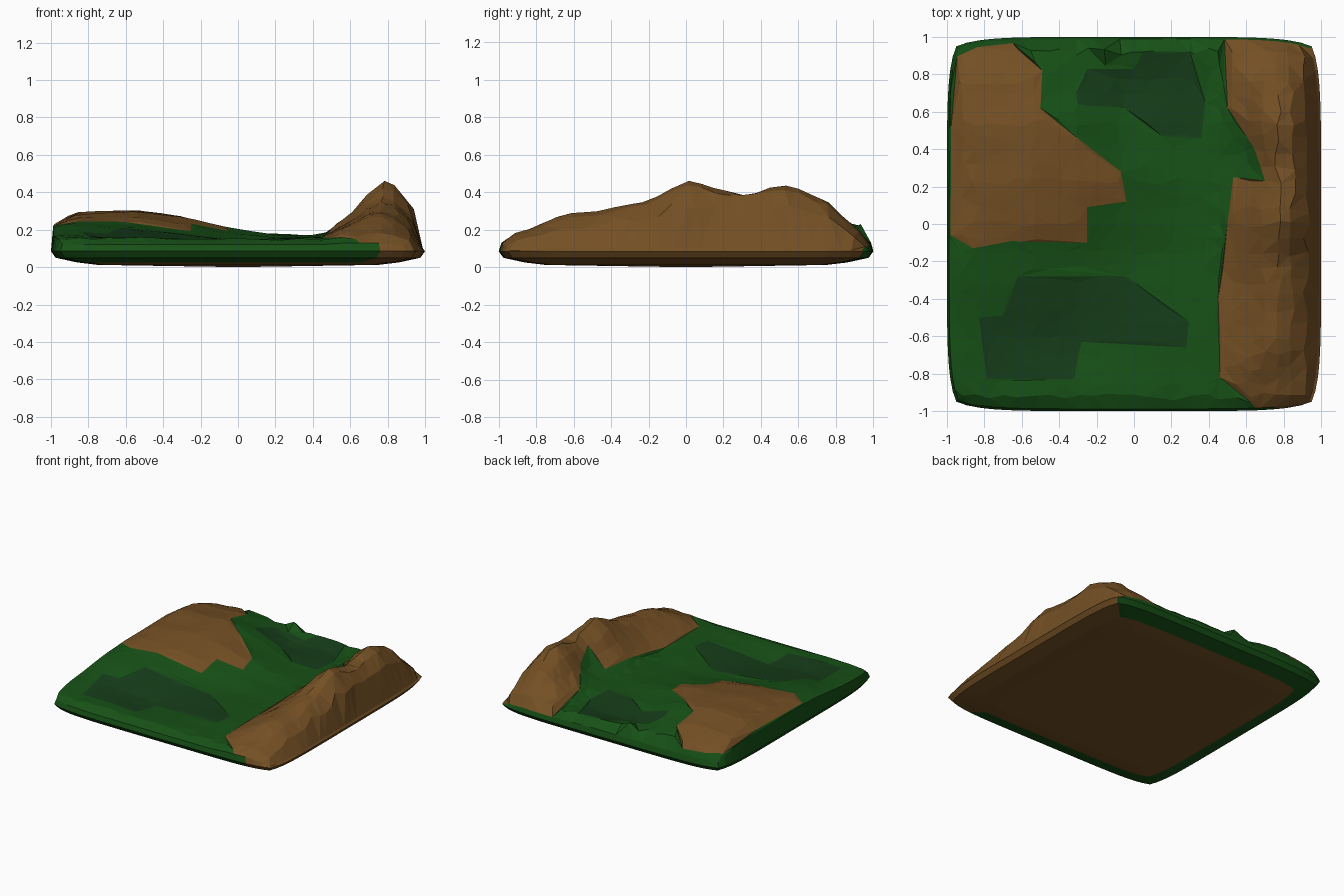
import bpy, bmesh, random
from mathutils import Vector, noise
from mathutils.geometry import delaunay_2d_cdt

if "Cube" in bpy.data.objects:
    bpy.data.objects.remove(bpy.data.objects["Cube"])

random.seed(4)

# Coarse relief: heights sampled across the tile
XS = [-1, -.88, -.55, -.3, -.05, .2, .45, .59, .7, .78, .87, .95, 1]
YS = [-1, -.92, -.62, -.2, .02, .25, .53, .75, .93, 1]
RELIEF = [
    [.12, .12, .12, .12, .12, .12, .12, .13, .13, .13, .12, .11, .09],
    [.15, .16, .16, .15, .15, .15, .15, .17, .18, .19, .17, .14, .09],
    [.17, .17, .15, .13, .14, .15, .16, .23, .28, .28, .25, .18, .10],
    [.21, .24, .22, .17, .15, .15, .16, .25, .33, .36, .33, .23, .10],
    [.22, .26, .27, .23, .18, .16, .17, .27, .41, .46, .42, .30, .10],
    [.22, .28, .30, .27, .21, .17, .17, .22, .34, .41, .38, .27, .10],
    [.22, .29, .31, .27, .18, .16, .17, .25, .40, .44, .40, .28, .10],
    [.21, .26, .27, .22, .15, .15, .16, .25, .33, .36, .32, .23, .10],
    [.16, .20, .22, .20, .19, .18, .17, .18, .20, .20, .18, .15, .09],
    [.12, .13, .13, .13, .13, .13, .12, .12, .12, .12, .11, .11, .09],
]

# Ground patches, as outlines seen from above
RIDGE = [(1, -1), (.66, -1), (.63, -.96), (.46, -.82), (.45, -.4), (.5, 0), (.53, .25),
         (.7, .23), (.64, .41), (.5, .62), (.49, 1), (1, 1)]
HILL = [(-.98, -.06), (-.86, -.13), (-.65, -.09), (-.25, -.1), (-.25, .09), (-.04, .12),
        (-.07, .28), (-.5, .62), (-.49, .82), (-.65, .97), (-.85, .96), (-.97, .92), (-.98, .5)]
HOLLOW_FRONT = [(-.83, -.5), (-.7, -.49), (-.62, -.28), (-.05, -.28), (.29, -.52), (.28, -.66),
                (-.28, -.63), (-.32, -.83), (-.79, -.83)]
HOLLOW_BACK = [(-.31, .7), (-.25, .83), (0, .83), (.05, .92), (.3, .92), (.38, .65), (.36, .46),
               (.15, .47), (-.05, .62), (-.3, .64)]


def material(name, color):
    m = bpy.data.materials.new(name)
    m.diffuse_color = (*color, 1)
    m.use_nodes = True
    m.node_tree.nodes["Principled BSDF"].inputs["Base Color"].default_value = m.diffuse_color
    return m


def locate(axis, v):
    i = max(j for j in range(len(axis) - 1) if axis[j] <= v or j == 0)
    return i, (v - axis[i]) / (axis[i + 1] - axis[i])


def height(x, y):
    i, s = locate(XS, x)
    j, t = locate(YS, y)
    if 0 < j < len(YS) - 2:  # rounded crests along the ridge
        t = (t + t * t * (3 - 2 * t)) / 2
    lo = RELIEF[j][i] * (1 - s) + RELIEF[j][i + 1] * s
    hi = RELIEF[j + 1][i] * (1 - s) + RELIEF[j + 1][i + 1] * s
    z = lo * (1 - t) + hi * t
    rough = .022 if x > .5 else .008
    inner = min(1, 6 * (1 - max(abs(x), abs(y))))
    return z + rough * inner * noise.noise(Vector((x * 4, y * 5, .3)))


def inside(poly, x, y):
    hit = False
    for (ax, ay), (bx, by) in zip(poly, poly[1:] + poly[:1]):
        if (ay > y) != (by > y) and x < (bx - ax) * (y - ay) / (by - ay) + ax:
            hit = not hit
    return hit


# Irregular plan triangulation that follows the patch outlines
N = 26
pts = []
for i in range(N + 1):
    for j in range(N + 1):
        x, y = -1 + 2 * i / N, -1 + 2 * j / N
        if 0 < i < N and 0 < j < N:
            x += random.uniform(-.02, .02)
            y += random.uniform(-.02, .02)
        pts.append(Vector((x, y)))
edges = []
for poly in (RIDGE, HILL, HOLLOW_FRONT, HOLLOW_BACK):
    base = len(pts)
    pts += [Vector(p) for p in poly]
    edges += [(base + k, base + (k + 1) % len(poly)) for k in range(len(poly))]
plan, _, tris, *_ = delaunay_2d_cdt(pts, edges, [], 0, .004)

# Top surface: lift the plan and round the corners
GRASS, DARK, EARTH = 0, 1, 2
bm = bmesh.new()
verts = []
for p in plan:
    x, y = max(-1, min(1, p.x)), max(-1, min(1, p.y))
    k = 1 - .05 * abs(x * y) ** 6
    verts.append(bm.verts.new((x * k, y * k, height(x, y))))
for tri in tris:
    f = bm.faces.new([verts[i] for i in tri])
    c = sum((plan[i] for i in tri), Vector((0, 0))) / len(tri)
    if inside(RIDGE, *c) or inside(HILL, *c):
        f.material_index = EARTH
    elif inside(HOLLOW_FRONT, *c) or inside(HOLLOW_BACK, *c):
        f.material_index = DARK

# Small spur on the back edge
spur = min(bm.verts, key=lambda v: (v.co.xy - Vector((-.13, .92))).length)
spur.co.z = .23

# Top rim pulled in slightly, then rolled-under sides
last = .988
rim = [e for e in bm.edges if e.is_boundary]
for v in {v for e in rim for v in e.verts}:
    v.co.xy *= last
for scale, z in ((1, .085), (.975, .05), (.86, .025), (.75, .012)):
    geo = bmesh.ops.extrude_edge_only(bm, edges=rim)["geom"]
    rim = [g for g in geo if isinstance(g, bmesh.types.BMEdge) and g.is_boundary]
    for v in (g for g in geo if isinstance(g, bmesh.types.BMVert)):
        v.co.xy *= scale / last
        v.co.z = z
    last = scale
    for f in (g for g in geo if isinstance(g, bmesh.types.BMFace)):
        c = f.calc_center_median()
        right = c.x > abs(c.y) or (c.x > .78 * scale and c.y < 0)
        f.material_index = EARTH if right or scale < .8 else GRASS

# Slightly bulging underside
centre = bm.verts.new((0, 0, 0))
for e in rim:
    bm.faces.new((*e.verts, centre)).material_index = EARTH
bmesh.ops.recalc_face_normals(bm, faces=bm.faces[:])

mesh = bpy.data.meshes.new("terrain_tile")
bm.to_mesh(mesh)
bm.free()
for name, color in (("grass", (.0085, .082, .0085)), ("dark_grass", (.008, .047, .010)),
                    ("earth", (.175, .08, .018))):
    mesh.materials.append(material(name, color))
tile = bpy.data.objects.new("terrain_tile", mesh)
bpy.context.collection.objects.link(tile)
